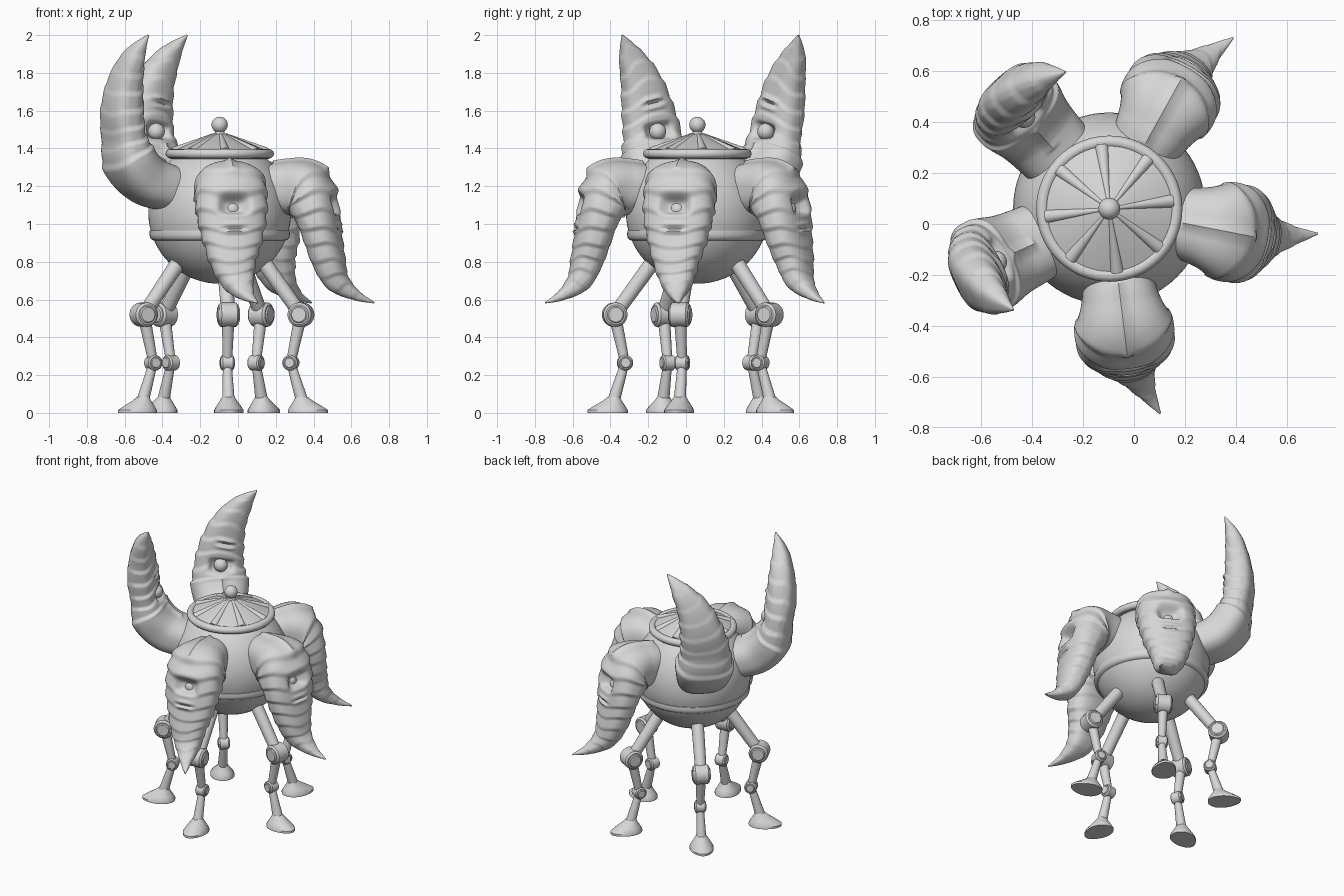
import bpy, bmesh
from math import sin, cos, pi, radians, exp, copysign
from mathutils import Vector, Matrix

cube = bpy.data.objects.get("Cube")
if cube:
    bpy.data.objects.remove(cube)

GREY = bpy.data.materials.new("plain grey")
GREY.use_nodes = True
GREY.diffuse_color = (0.68, 0.68, 0.68, 1)
GREY.node_tree.nodes["Principled BSDF"].inputs["Base Color"].default_value = GREY.diffuse_color
CENTRE = Matrix.Translation((-0.097, 0.06, 0))


def finish(bm, name, angle=0, smooth=40):
    """Turn a bmesh into a shaded object, turned about the body axis."""
    bmesh.ops.recalc_face_normals(bm, faces=bm.faces)
    mesh = bpy.data.meshes.new(name)
    bm.to_mesh(mesh)
    bm.free()
    mesh.materials.append(GREY)
    ob = bpy.data.objects.new(name, mesh)
    bpy.context.collection.objects.link(ob)
    ob.matrix_world = CENTRE @ Matrix.Rotation(radians(angle), 4, 'Z')
    bpy.ops.object.select_all(action='DESELECT')
    ob.select_set(True)
    bpy.context.view_layer.objects.active = ob
    bpy.ops.object.shade_smooth_by_angle(angle=radians(smooth))


def loft(bm, rings, wrap=False):
    """Skin a list of closed rings, capping the ends unless wrapped."""
    vs = [[bm.verts.new(p) for p in ring] for ring in rings]
    pairs = list(zip(vs, vs[1:])) + ([(vs[-1], vs[0])] if wrap else [])
    for a, b in pairs:
        for i in range(len(a)):
            j = (i + 1) % len(a)
            bm.faces.new((a[i], a[j], b[j], b[i]))
    if not wrap:
        bm.faces.new(vs[0])
        bm.faces.new(vs[-1])


def lathe(name, profile, wrap=False, n=64):
    bm = bmesh.new()
    loft(bm, [[(r * cos(2 * pi * k / n), r * sin(2 * pi * k / n), z) for k in range(n)]
              for r, z in profile], wrap)
    finish(bm, name)


def tube(bm, a, b, r1, r2, n=20):
    a, b = Vector(a), Vector(b)
    rot = (b - a).to_track_quat('Z', 'Y').to_matrix().to_4x4()
    bmesh.ops.create_cone(bm, cap_ends=True, segments=n, radius1=r1, radius2=r2,
                          depth=(b - a).length,
                          matrix=Matrix.Translation((a + b) / 2) @ rot)


def ball(bm, centre, r):
    bmesh.ops.create_uvsphere(bm, u_segments=24, v_segments=16, radius=r,
                              matrix=Matrix.Translation(centre))


# Round body with a low raised band
arc = [-pi / 2 + 0.005 + (pi / 2 + 0.85) * k / 30 for k in range(31)]
lathe("body", [(0.378 * cos(a), 1.062 + 0.378 * sin(a)) for a in arc])
lathe("body_band", [(0.34, 0.91), (0.356, 0.915), (0.368, 0.925), (0.372, 0.945),
                    (0.37, 0.965), (0.34, 0.97)], True)

# Ribbed lid with a rim and a knob
lathe("lid", [(0.262, 1.345), (0.258, 1.385), (0.235, 1.395), (0.05, 1.472), (0.001, 1.48)])
lathe("lid_rim", [(0.262 + 0.025 * cos(k * pi / 6), 1.372 + 0.025 * sin(k * pi / 6))
                  for k in range(12)], True)
bm = bmesh.new()
for k in range(8):
    a = radians(-83 + 45 * k)
    tube(bm, (0.03 * cos(a), 0.03 * sin(a), 1.474),
         (0.245 * cos(a), 0.245 * sin(a), 1.378), 0.008, 0.028, 16)
finish(bm, "lid_ribs")
bm = bmesh.new()
ball(bm, (0, 0, 1.525), 0.043)
tube(bm, (0, 0, 1.46), (0, 0, 1.5), 0.035, 0.02)
finish(bm, "lid_knob")

# Arm paths: radial, sideways, height, half width, half depth
DROOP = [(.24, 0, 1.17, .13, .13), (.36, 0, 1.19, .155, .14), (.465, 0, 1.17, .19, .15),
         (.525, 0, 1.06, .19, .12), (.557, 0, .93, .165, .1), (.588, 0, .81, .128, .088),
         (.632, .02, .7, .09, .066), (.725, .055, .625, .042, .03), (.822, .1, .583, .004, .004)]
RAISED = [(.26, 0, 1.18, .15, .12), (.42, 0, 1.23, .165, .13), (.52, 0, 1.33, .185, .125),
          (.558, 0, 1.46, .165, .1), (.577, .02, 1.6, .145, .1), (.575, .06, 1.75, .113, .085),
          (.555, .13, 1.89, .066, .054), (.51, .2, 2.0, .004, .004)]


def sample(path, u):
    """Smooth position along a path, with u counted in control points."""
    i = min(int(u), len(path) - 2)
    f = u - i
    p = [Vector(path[max(0, min(len(path) - 1, i + d))]) for d in (-1, 0, 1, 2)]
    return 0.5 * (2 * p[1] + (p[2] - p[0]) * f + (2 * p[0] - 5 * p[1] + 4 * p[2] - p[3]) * f ** 2
                  + (3 * p[1] - p[0] - 3 * p[2] + p[3]) * f ** 3)


def frame(path, u, side):
    s = sample(path, u)
    d = sample(path, min(u + .02, len(path) - 1)) - sample(path, max(u - .02, 0))
    flip = Vector((1, side, 1))
    t = (Vector(d[:3]) * flip).normalized()
    y = Vector((0, 1, 0))
    y = (y - t * y.dot(t)).normalized()
    return Vector(s[:3]) * flip, y, t.cross(y), s[3], s[4]


def shape(u, a, rim, eye, mouth, hw):
    """Layered scale and face offset at one point of an arm."""
    up = sin(a)
    top = max(up, 0)
    edge = rim + 0.15 * up + 0.15 * top ** 3
    # Plain sleeve flaring to a brim, with a seam on top
    flare = min(u / edge, 1) ** 7
    sleeve = 1 + (0.05 + 0.04 * top) * flare
    seam = 0.016 * exp(-(cos(a) / .07) ** 2) if up > 0 and u > 0.6 else 0
    # Overlapping bands
    f = ((u - edge) * 1.5 + 0.07 * sin(3 * a)) % 1.0
    band = f / 0.75 if f < 0.75 else (1 - f) / 0.25
    scale = 0.95 + (0.07 if up > -0.3 else 0.035) * band
    face = 0
    if up > 0:
        # Eye socket, brow and mouth
        x = cos(a) * hw
        face -= 0.058 * exp(-((u - eye) / .3) ** 4 - (x / .06) ** 4)
        face += 0.012 * exp(-((u - eye + .45) / .15) ** 2 - (x / .09) ** 2)
        for k, h in ((-.17, .009), (0, -.012), (.17, .009)):
            face += h * exp(-((u - mouth - k) / .08) ** 2 - (x / .05) ** 4)
    mix = max(0, min(1, (u - edge) / 0.13))
    return sleeve + (scale - sleeve) * mix, seam + (face - seam) * mix


def arm(name, path, angle, side, rim, eye, mouth, eye_lift):
    bm = bmesh.new()
    rings, n, steps = [], 56, 20
    for k in range((len(path) - 1) * steps + 1):
        u = k / steps
        c, y, up, hw, hd = frame(path, u, side)
        ring = []
        for j in range(n):
            a = 2 * pi * j / n
            sc, off = shape(u, a, rim, eye, mouth, hw)
            power = 0.85 if sin(a) > 0 else 0.72
            ca, sa = copysign(abs(cos(a)) ** power, cos(a)), copysign(abs(sin(a)) ** power, sin(a))
            ring.append(c + y * (hw * sc * ca) + up * (hd * sc * sa + off))
        rings.append(ring)
    loft(bm, rings)
    finish(bm, name, angle, 50)
    # Eyeball sitting in the socket
    c, y, up, hw, hd = frame(path, eye, side)
    bm = bmesh.new()
    ball(bm, c + up * (hd + eye_lift), 0.045)
    finish(bm, name + "_eye", angle)


AXIS = -11
arm("drooping_arm_middle", DROOP, AXIS, 0.6, 1.75, 2.95, 3.8, -0.095)
for label, s, curl in (("left", 1, 1.2), ("right", -1, 1)):
    arm("drooping_arm_" + label, DROOP, AXIS + 72 * s, -s, 1.75, 2.95, 3.8, -0.095)
    arm("raised_arm_" + label, RAISED, AXIS + 144 * s, -s * curl, 2.25, 3.12, 4.25, -0.03)

# Five jointed legs, each with a flared foot
HIP, KNEE, ANKLE, FOOT = (.2, 0, .85), (.44, 0, .52), (.385, 0, .265), (.45, 0, .05)
for k in range(5):
    angle = AXIS - 1 + 72 * k
    bm = bmesh.new()
    tube(bm, HIP, KNEE, 0.042, 0.037)
    tube(bm, KNEE, ANKLE, 0.034, 0.025)
    tube(bm, ANKLE, FOOT, 0.023, 0.034)
    finish(bm, f"leg_{k + 1}", angle)
    bm = bmesh.new()
    for (x, _, z), r, w in ((KNEE, .064, .052), (ANKLE, .041, .034)):
        tube(bm, (x, -w * .8, z), (x, w * .8, z), r, r, 28)
        for s in (-1, 1):
            tube(bm, (x, s * w * .8, z), (x, s * w, z), r, r * .82, 28)
            tube(bm, (x, s * w, z), (x, s * w * 1.12, z), r * .7, r * .6, 28)
    finish(bm, f"leg_joints_{k + 1}", angle, 30)
    bm = bmesh.new()
    rings = []
    for x, z, length, width in ((.478, 0, .108, .077), (.478, .015, .108, .077), (.466, .04, .08, .062),
                                (.452, .065, .05, .045), (.444, .085, .032, .033)):
        rings.append([(x + length * cos(pi * j / 14), width * sin(pi * j / 14)
                       * (1 - 0.15 * cos(pi * j / 14)), z) for j in range(28)])
    loft(bm, rings)
    finish(bm, f"foot_{k + 1}", angle)
